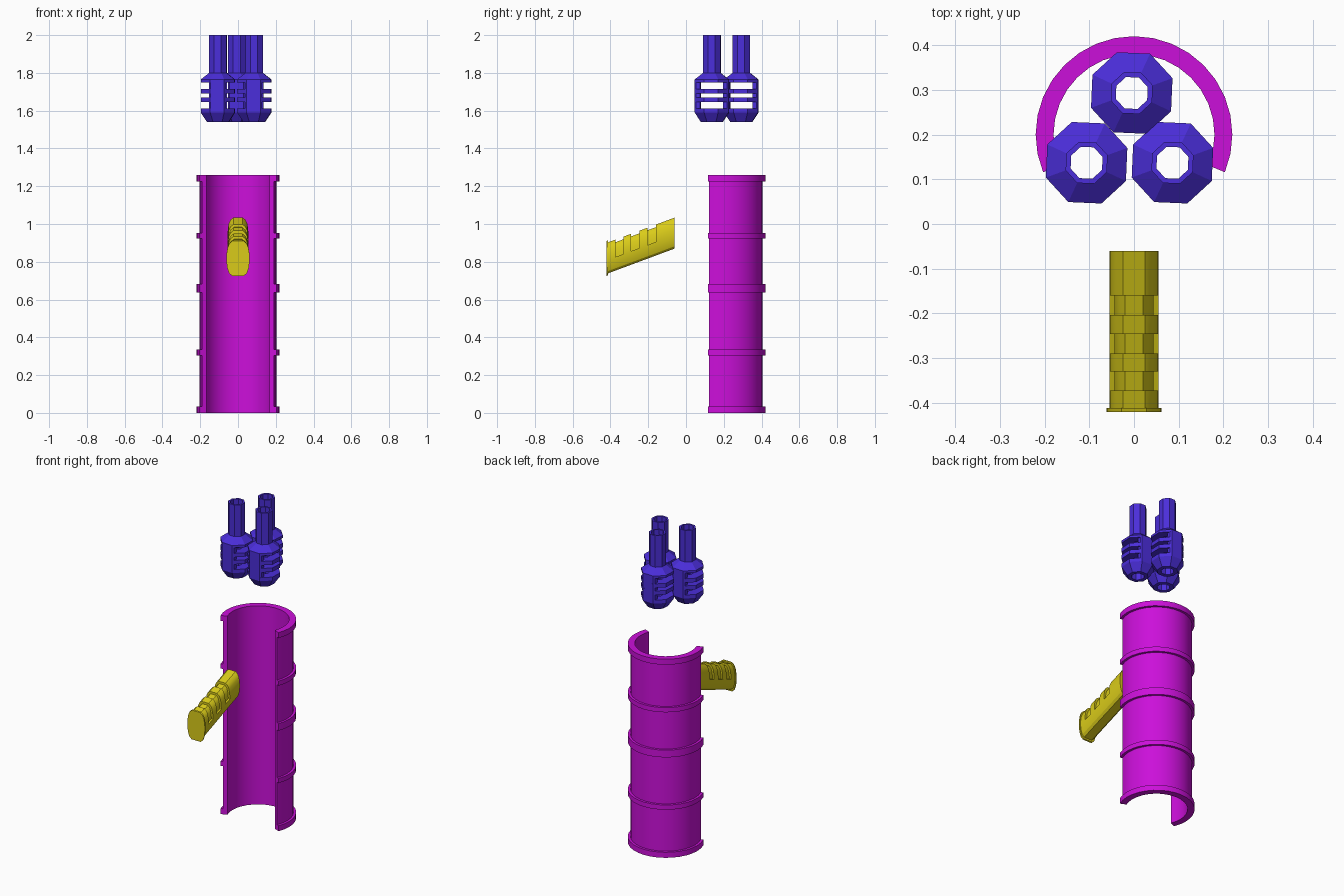
import bpy, bmesh
from math import sin, cos, radians, pi

if "Cube" in bpy.data.objects:
    bpy.data.objects.remove(bpy.data.objects["Cube"])


def material(name, color):
    m = bpy.data.materials.new(name)
    m.diffuse_color = (*color, 1)
    m.use_nodes = True
    m.node_tree.nodes["Principled BSDF"].inputs["Base Color"].default_value = m.diffuse_color
    return m


MAGENTA = material("magenta", (0.6, 0.005, 0.7))
BLUE = material("blue", (0.07, 0.027, 0.7))
YELLOW = material("yellow", (0.7, 0.6, 0.01))


def bridge(bm, rings, closed):
    """Skin a list of vertex loops; cap the ends if the sweep is open."""
    n = len(rings[0])
    for k in range(len(rings) if closed else len(rings) - 1):
        a, b = rings[k], rings[(k + 1) % len(rings)]
        for i in range(n):
            j = (i + 1) % n
            bm.faces.new((a[i], a[j], b[j], b[i]))
    if not closed:
        bm.faces.new(rings[0])
        bm.faces.new(rings[-1])


def lathe(bm, profile, start, step, count, closed):
    """Sweep a closed (r, z) profile around z."""
    angles = [radians(start + step * k) for k in range(count)]
    bridge(bm, [[bm.verts.new((r * cos(a), r * sin(a), z)) for r, z in profile]
                for a in angles], closed)


def finish(bm, name, mat, loc=(0, 0, 0), smooth=False):
    bmesh.ops.remove_doubles(bm, verts=bm.verts, dist=1e-5)
    bmesh.ops.recalc_face_normals(bm, faces=bm.faces)
    me = bpy.data.meshes.new(name)
    bm.to_mesh(me)
    bm.free()
    me.materials.append(mat)
    ob = bpy.data.objects.new(name, me)
    ob.location = loc
    bpy.context.collection.objects.link(ob)
    if smooth:
        bpy.ops.object.select_all(action='DESELECT')
        ob.select_set(True)
        bpy.context.view_layer.objects.active = ob
        bpy.ops.object.shade_smooth_by_angle(angle=radians(30))
    return ob


# Open half-round casing with five raised bands
bands = [(0, 0.035), (0.305, 0.335), (0.637, 0.683), (0.923, 0.953), (1.225, 1.26)]
profile = [(0.18, 0)]
for z0, z1 in bands:
    profile += [(0.205, z0), (0.22, z0), (0.22, z1), (0.205, z1)]
profile += [(0.18, 1.26)]
bm = bmesh.new()
lathe(bm, profile, -22.5, 11.25, 21, False)
finish(bm, "casing", MAGENTA, (0, 0.2, 0), True)

# Three octagonal slotted nozzles
GAPS = [(1.612, 1.645), (1.67, 1.69), (1.715, 1.75)]
H, R = 0.038, 0.097
TURN = radians(-2.5)


def nozzle(name, x, y):
    bm = bmesh.new()
    parts = [
        [(H, 1.54), (0.062, 1.54), (R, 1.59), (R, 1.612), (H, 1.612)],
        [(H, 1.645), (R, 1.645), (R, 1.67), (H, 1.67)],
        [(H, 1.69), (R, 1.69), (R, 1.715), (H, 1.715)],
        [(H, 1.75), (R, 1.75), (R, 1.765), (0.05, 1.80), (0.05, 2.0), (H, 2.0)],
    ]
    for p in parts:
        lathe(bm, p, 20, 45, 8, True)
    # Posts joining the fins at front and back
    post = [(-0.045, 0.06), (0.045, 0.06), (0.045, 0.0816),
            (0.037, 0.0896), (-0.037, 0.0896), (-0.045, 0.0816)]
    for z0, z1 in GAPS:
        for t in (TURN, TURN + pi):
            bridge(bm, [[bm.verts.new((u * cos(t) - v * sin(t), u * sin(t) + v * cos(t), z))
                         for u, v in post] for z in (z0, z1)], False)
    finish(bm, name, BLUE, (x, y, 0))


nozzle("nozzle_left", -0.106, 0.137)
nozzle("nozzle_right", 0.086, 0.137)
nozzle("nozzle_back", -0.005, 0.293)

# Slanted grip: rounded section swept along y, finger grooves on the upper half
RIGHT = [(0.028, -0.082), (0.042, -0.07), (0.051, -0.045), (0.055, -0.01), (0.055, -0.01),
         (0.054, 0.02), (0.049, 0.05), (0.04, 0.07), (0.025, 0.082)]
SECTION = RIGHT + [(-u, w) for u, w in reversed(RIGHT)]


def section(bm, y, groove=False, sx=1.0, sz=1.0):
    zc = 0.952 + 0.372 * (y + 0.06)
    ring = []
    for i, (u, w) in enumerate(SECTION):
        k = min(i, len(SECTION) - 1 - i)
        if groove and k >= 4:
            u *= 0.8
            w = w if k == 4 else w - 0.014
        ring.append(bm.verts.new((u * sx, y, zc + w * sz)))
    return ring


bm = bmesh.new()
rings = [section(bm, -0.412)]
for y0, y1 in [(-0.372, -0.33), (-0.29, -0.246), (-0.204, -0.16)]:
    rings += [section(bm, y0), section(bm, y0, True), section(bm, y1, True), section(bm, y1)]
rings.append(section(bm, -0.06))
bridge(bm, rings, False)
finish(bm, "grip", YELLOW, smooth=True)

# Butt plate at the end of the grip
bm = bmesh.new()
bridge(bm, [section(bm, y, False, 1.12, 1.13) for y in (-0.42, -0.412)], False)
finish(bm, "grip_end_plate", YELLOW, smooth=True)
